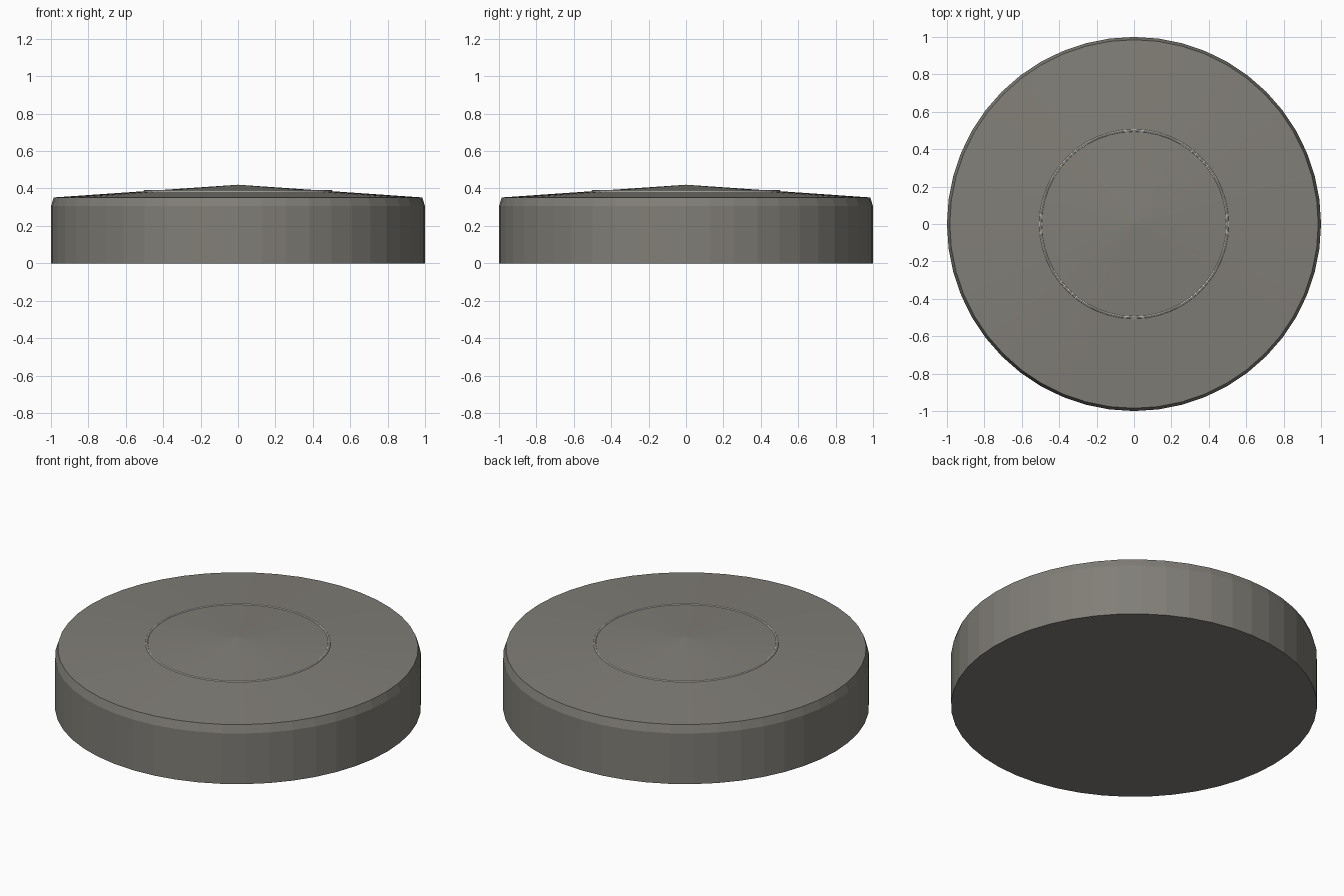
import bpy, math

if "Cube" in bpy.data.objects:
    bpy.data.objects.remove(bpy.data.objects["Cube"])

SIDES = 48


def material(name, rgb):
    mat = bpy.data.materials.new(name)
    mat.diffuse_color = (*rgb, 1)
    mat.use_nodes = True
    mat.node_tree.nodes["Principled BSDF"].inputs["Base Color"].default_value = mat.diffuse_color
    return mat


def revolve(name, profile, mat, closed=False):
    """Spin an (r, z) profile about z; open profiles get a flat base and an apex."""
    rings = len(profile)
    verts = [(r * math.cos(2 * math.pi * i / SIDES), r * math.sin(2 * math.pi * i / SIDES), z)
             for r, z in profile for i in range(SIDES)]
    faces = []
    for k in range(rings if closed else rings - 1):
        a, b = k * SIDES, (k + 1) % rings * SIDES
        for i in range(SIDES):
            j = (i + 1) % SIDES
            faces.append((a + i, a + j, b + j, b + i))
    if not closed:
        faces.append(tuple(reversed(range(SIDES))))
        verts.append((0, 0, APEX))
        top = (rings - 1) * SIDES
        faces += [(top + i, top + (i + 1) % SIDES, rings * SIDES) for i in range(SIDES)]
    mesh = bpy.data.meshes.new(name)
    mesh.from_pydata(verts, [], faces)
    mesh.materials.append(mat)
    obj = bpy.data.objects.new(name, mesh)
    bpy.context.collection.objects.link(obj)
    return obj


# Disc with chamfered rim and shallow conical top
APEX = 0.42
revolve("disc_body", [(1, 0), (1, 0.305), (0.985, 0.352)],
        material("warm_grey", (0.22, 0.21, 0.185)))

# Thin pale ring inlaid in the top
R, Z, T = 0.5, 0.384, 0.007
section = [(R + T * math.cos(math.pi * k / 4), Z + T * math.sin(math.pi * k / 4)) for k in range(8)]
revolve("inlay_ring", section, material("pale_grey", (0.7, 0.7, 0.66)), closed=True)
